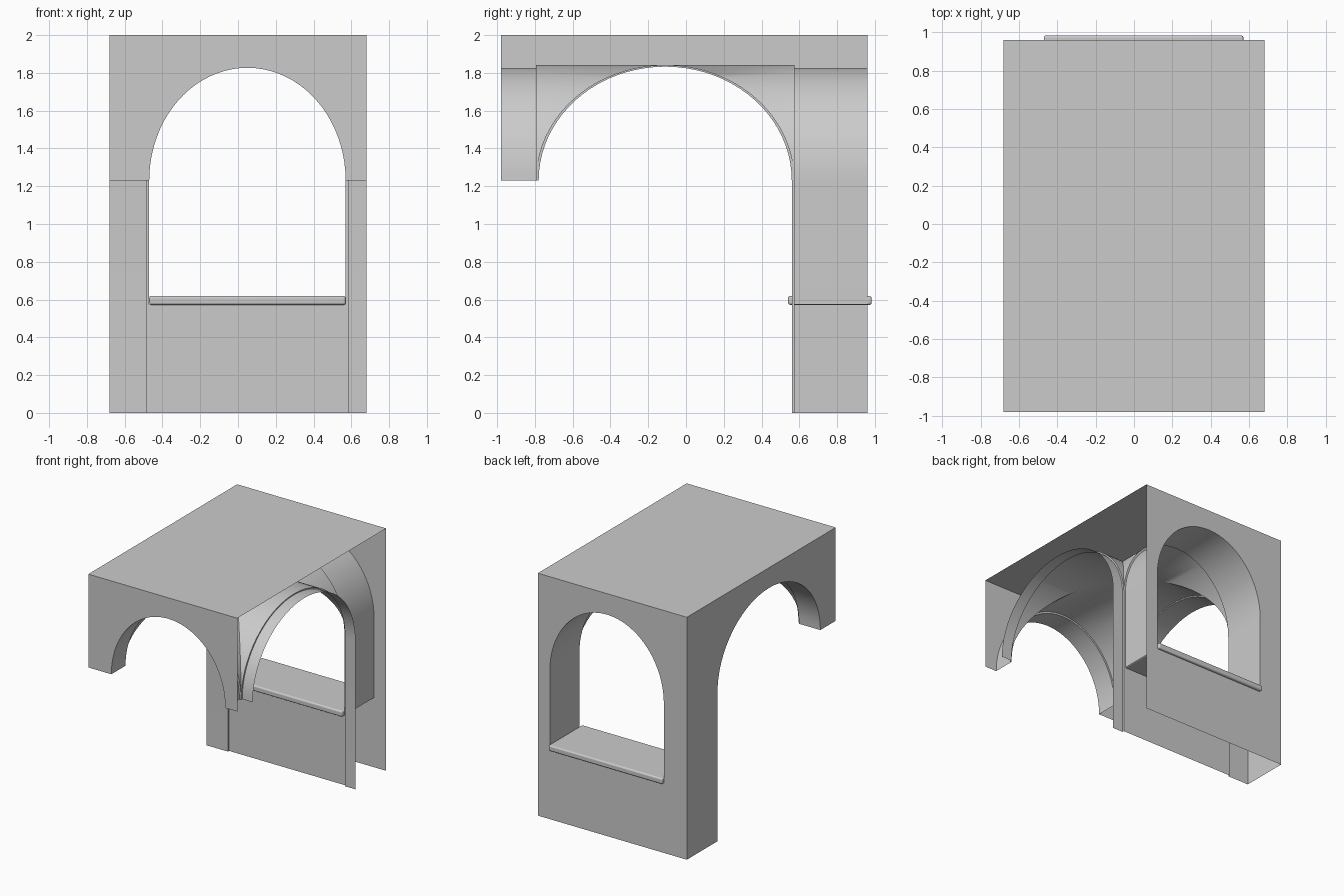
import bpy, bmesh, math
from mathutils import Vector

if "Cube" in bpy.data.objects:
    bpy.data.objects.remove(bpy.data.objects["Cube"])

# main dimensions
X0, X1, Y0, Y1, TOP = -0.68, 0.68, -0.98, 0.96, 2.0
SPRING, SILL, STEP = 1.23, 0.575, 0.015
CX, RX = 0.05, 0.52          # front / window arches
CY, RY = -0.11, 0.67         # side arches
HX, HY, HV = 0.597, 0.603, 0.612
VX, VY = RX + STEP, RY + STEP  # vault half sizes
N = 40
ROOM = Vector((CX, CY, 1.0))


def arch(c, r, h):
    """Half ellipse profile, from the low to the high side."""
    pts = []
    for i in range(N + 1):
        t = math.pi * i / N
        pts.append((c - r * math.cos(t), SPRING + h * math.sin(t)))
    return pts


def legs(p, left=None, right=None):
    p = list(p)
    if left is not None:
        p.insert(0, (p[0][0], left))
    if right is not None:
        p.append((p[-1][0], right))
    return p


def at_y(p, y):
    return [(u, y, z) for u, z in p]


def at_x(p, x):
    return [(x, u, z) for u, z in p]


def build(name, polys, inward=True):
    bm = bmesh.new()
    for poly in polys:
        bm.faces.new([bm.verts.new(co) for co in poly])
    bmesh.ops.remove_doubles(bm, verts=bm.verts, dist=1e-5)
    bm.normal_update()
    for f in bm.faces:
        d = (ROOM - f.calc_center_median()).dot(f.normal)
        if (d > 0) != inward:
            f.normal_flip()
    me = bpy.data.meshes.new(name)
    bm.to_mesh(me)
    bm.free()
    ob = bpy.data.objects.new(name, me)
    bpy.context.collection.objects.link(ob)
    bpy.ops.object.select_all(action='DESELECT')
    ob.select_set(True)
    bpy.context.view_layer.objects.active = ob
    bpy.ops.object.shade_smooth_by_angle(angle=math.radians(30))
    return ob


def strip(a, b):
    """Quads between two matching profiles, dropping collapsed corners."""
    out = []
    for i in range(len(a) - 1):
        q = []
        for p in (a[i], a[i + 1], b[i + 1], b[i]):
            if all((Vector(p) - Vector(o)).length > 1e-5 for o in q):
                q.append(p)
        if len(q) > 2:
            out.append(q)
    return out


front = arch(CX, RX, HX)
window = legs(front, SILL, SILL)
side = arch(CY, RY, HY)
vault_x, vault_y = arch(CX, VX, HV), arch(CY, VY, HV)
ya, yb = CY - VY, CY + VY
xa, xb = CX - VX, CX + VX

# outer sheets; the right side stays open
build("roof_slab", [[(X0, Y0, TOP), (X1, Y0, TOP), (X1, Y1, TOP), (X0, Y1, TOP)]], False)
build("front_wall", [at_y([(X0, SPRING)] + front + [(X1, SPRING), (X1, TOP), (X0, TOP)], Y0)], False)
build("back_wall", [
    at_y([(X0, SILL)] + window + [(X1, SILL), (X1, TOP), (X0, TOP)], Y1),
    at_y([(X0, 0), (X1, 0), (X1, SILL), (CX + RX, SILL), (CX - RX, SILL), (X0, SILL)], Y1)], False)
build("left_wall", [at_x([(Y0, SPRING)] + legs(side, None, 0) + [(Y1, 0), (Y1, TOP), (Y0, TOP)], X0)], False)

# arch soffits, each with the small step back to the vault
build("front_arch", strip(at_y(front, Y0), at_y(front, ya))
      + strip(at_y(front, ya), at_y(vault_x, ya)))
build("window_arch", strip(at_y(window, Y1), at_y(window, yb))
      + strip(at_y(window, yb), at_y(legs(vault_x, SILL, SILL), yb)))
side_leg, vault_leg = legs(side, None, 0), legs(vault_y, None, 0)
for name, outer, inner in (("left_arch", X0, xa), ("right_arch", X1, xb)):
    build(name, strip(at_x(side_leg, outer), at_x(side_leg, inner))
          + strip(at_x(side_leg, inner), at_x(vault_leg, inner)))

# groin vault: four barrel sectors meeting on the diagonals
vault = []
for s in (-1, 1):
    groin_y, groin_x = [], []
    for i in range(N + 1):
        c = abs(math.cos(math.pi * i / N))
        groin_y.append((vault_x[i][0], CY + s * VY * c, vault_x[i][1]))
        groin_x.append((CX + s * VX * c, vault_y[i][0], vault_y[i][1]))
    vault += strip(at_y(vault_x, CY + s * VY), groin_y)
    vault += strip(at_x(vault_y, CX + s * VX), groin_x)
build("groin_vault", vault)

# wall under the window
build("parapet", [at_y([(xa, 0), (xb, 0), (xb, SILL), (xa, SILL)], yb)])

# rounded window sill
bpy.ops.mesh.primitive_cube_add(size=1, location=(CX, 0.7615, 0.596))
sill = bpy.context.object
sill.name = "window_sill"
sill.scale = (2 * RX, 0.443, 0.048)
bpy.ops.object.transform_apply(location=False, rotation=False, scale=True)
bev = sill.modifiers.new("Bevel", 'BEVEL')
bev.width, bev.segments = 0.012, 4
bpy.ops.object.shade_smooth_by_angle(angle=math.radians(40))
